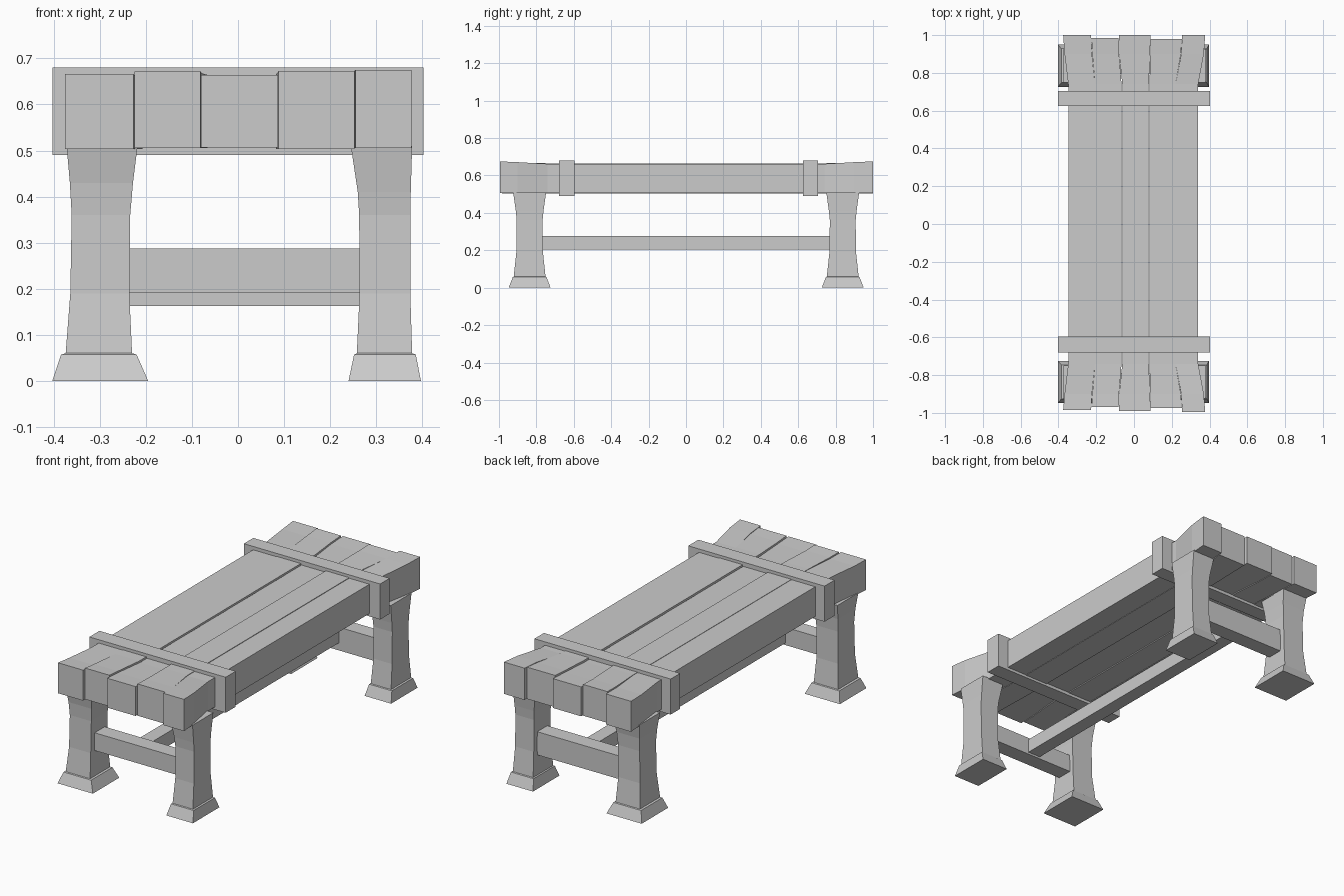
import bpy, bmesh


def loft(name, rings):
    """Skin a list of four-cornered rings and cap both ends."""
    bm = bmesh.new()
    loops = [[bm.verts.new(p) for p in ring] for ring in rings]
    for a, b in zip(loops, loops[1:]):
        for i in range(4):
            j = (i + 1) % 4
            bm.faces.new((a[i], a[j], b[j], b[i]))
    bm.faces.new(loops[0])
    bm.faces.new(loops[-1])
    bmesh.ops.recalc_face_normals(bm, faces=bm.faces)
    mesh = bpy.data.meshes.new(name)
    bm.to_mesh(mesh)
    bm.free()
    ob = bpy.data.objects.new(name, mesh)
    bpy.context.collection.objects.link(ob)
    return ob


def ring_y(x0, x1, y, z0, z1):
    return [(x0, y, z0), (x1, y, z0), (x1, y, z1), (x0, y, z1)]


def ring_z(x0, x1, y0, y1, z):
    return [(x0, y0, z), (x1, y0, z), (x1, y1, z), (x0, y1, z)]


def box(name, x0, x1, y0, y1, z0, z1):
    return loft(name, [ring_z(x0, x1, y0, y1, z0), ring_z(x0, x1, y0, y1, z1)])


# Seat planks, flared and slightly raised at the ends
# (end x0, end x1, middle x0, middle x1, front y, back y, end top, middle top)
planks = [
    (-0.375, -0.227, -0.348, -0.207, -0.985, 1.0, 0.666, 0.662),
    (-0.225, -0.081, -0.207, -0.066, -0.97, 0.985, 0.672, 0.664),
    (-0.08, 0.087, -0.062, 0.078, -0.99, 1.0, 0.664, 0.657),
    (0.088, 0.253, 0.082, 0.22, -0.975, 0.98, 0.673, 0.665),
    (0.255, 0.377, 0.22, 0.34, -0.995, 1.0, 0.675, 0.662),
]
for n, (ex0, ex1, mx0, mx1, yf, yb, et, mt) in enumerate(planks):
    zb = 0.503 + 0.002 * (n % 3)
    loft(f"seat_plank_{n + 1}", [
        ring_y(ex0, ex1, yf, zb, et),
        ring_y(ex0 * 0.98, ex1 * 0.98, -0.9, zb, et - 0.004),
        ring_y(mx0, mx1, -0.74, zb, mt),
        ring_y(mx0, mx1, 0.74, zb, mt),
        ring_y(ex0 * 0.98, ex1 * 0.98, 0.9, zb, et - 0.004),
        ring_y(ex0, ex1, yb, zb, et),
    ])

# Straps across the seat
box("front_strap", -0.403, 0.403, -0.68, -0.595, 0.49, 0.68)
box("back_strap", -0.403, 0.403, 0.625, 0.705, 0.49, 0.68)

# Waisted legs with tapered feet: (z, inner x, outer x, half depth in y)
left = [(0, -0.195, -0.403, 0.112), (0.057, -0.22, -0.384, 0.09),
        (0.06, -0.23, -0.374, 0.085), (0.19, -0.236, -0.364, 0.071),
        (0.36, -0.234, -0.361, 0.069), (0.43, -0.228, -0.365, 0.074),
        (0.51, -0.218, -0.372, 0.088)]
right = [(0, 0.24, 0.397, 0.112), (0.057, 0.252, 0.386, 0.09),
         (0.06, 0.258, 0.378, 0.085), (0.19, 0.264, 0.374, 0.071),
         (0.36, 0.263, 0.374, 0.069), (0.41, 0.26, 0.375, 0.074),
         (0.51, 0.245, 0.378, 0.088)]
for side, profile in (("left", left), ("right", right)):
    for end, cy in (("front", -0.836), ("back", 0.838)):
        loft(f"{end}_{side}_leg",
             [ring_z(xi, xo, cy - d, cy + d, z) for z, xi, xo, d in profile])

# Cross rails between each pair of legs, and the long stretcher
box("front_cross_rail", -0.25, 0.275, -0.875, -0.79, 0.192, 0.287)
box("back_cross_rail", -0.25, 0.275, 0.795, 0.88, 0.163, 0.287)
box("long_stretcher", -0.035, 0.04, -0.80, 0.80, 0.203, 0.277)
